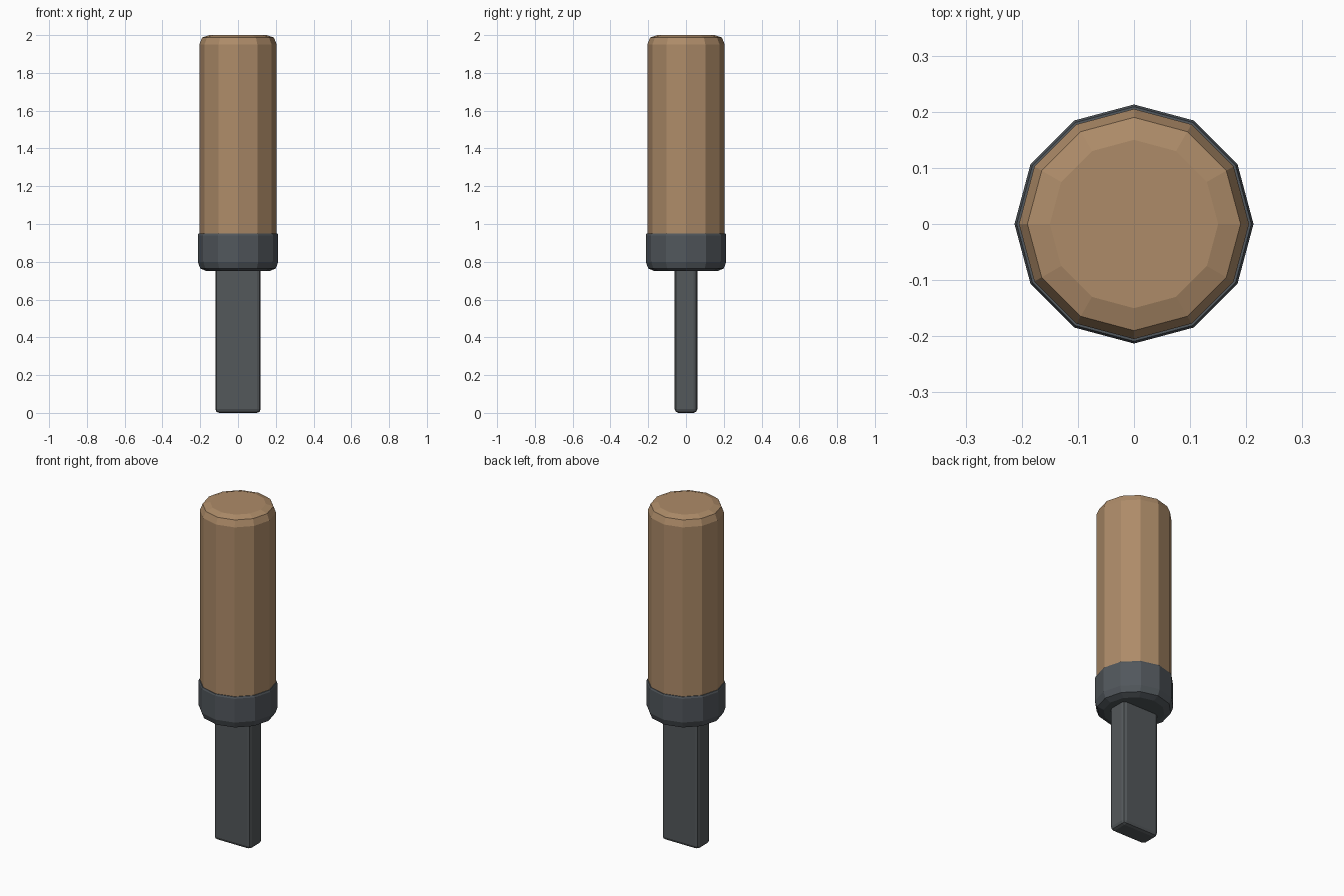
import bpy
import bmesh
import math

cube = bpy.data.objects.get("Cube")
if cube:
    bpy.data.objects.remove(cube, do_unlink=True)


def make_material(name, colour):
    mat = bpy.data.materials.new(name)
    mat.use_nodes = True
    mat.diffuse_color = (*colour, 1)
    mat.node_tree.nodes["Principled BSDF"].inputs["Base Color"].default_value = (*colour, 1)
    return mat


def finish(bm, name, mat):
    bmesh.ops.recalc_face_normals(bm, faces=bm.faces)
    mesh = bpy.data.meshes.new(name)
    bm.to_mesh(mesh)
    bm.free()
    mesh.materials.append(mat)
    obj = bpy.data.objects.new(name, mesh)
    bpy.context.collection.objects.link(obj)
    return obj


def turned(name, profile, mat, sides=12):
    """Faceted solid of revolution from (radius, height) pairs, capped at both ends."""
    bm = bmesh.new()
    rings = []
    for r, z in profile:
        angles = [math.tau * i / sides for i in range(sides)]
        rings.append([bm.verts.new((r * math.cos(a), r * math.sin(a), z)) for a in angles])
    for low, high in zip(rings, rings[1:]):
        for i in range(sides):
            j = (i + 1) % sides
            bm.faces.new((low[i], low[j], high[j], high[i]))
    bm.faces.new(rings[0])
    bm.faces.new(rings[-1])
    return finish(bm, name, mat)


wood = make_material("warm wood", (0.42, 0.26, 0.14))
collar_metal = make_material("blue grey metal", (0.083, 0.095, 0.107))
blade_metal = make_material("dark grey metal", (0.088, 0.098, 0.104))

# Wooden grip with a softened butt end
turned("handle", [(0.205, 0.9), (0.205, 1.95), (0.19, 1.987), (0.15, 2.0)], wood)

# Metal collar, rounded towards the blade
turned("collar", [(0.165, 0.75), (0.2, 0.765), (0.213, 0.8),
                  (0.213, 0.94), (0.209, 0.95)], collar_metal)

# Flat bar blade with eased edges
bottom, top = 0.0, 0.77
bm = bmesh.new()
bmesh.ops.create_cube(bm, size=1)
bmesh.ops.scale(bm, vec=(0.24, 0.12, top - bottom), verts=bm.verts)
bmesh.ops.translate(bm, vec=(0, 0, (top + bottom) / 2), verts=bm.verts)
blade = finish(bm, "blade", blade_metal)
bevel = blade.modifiers.new("eased edges", "BEVEL")
bevel.width = 0.02
bevel.segments = 2
